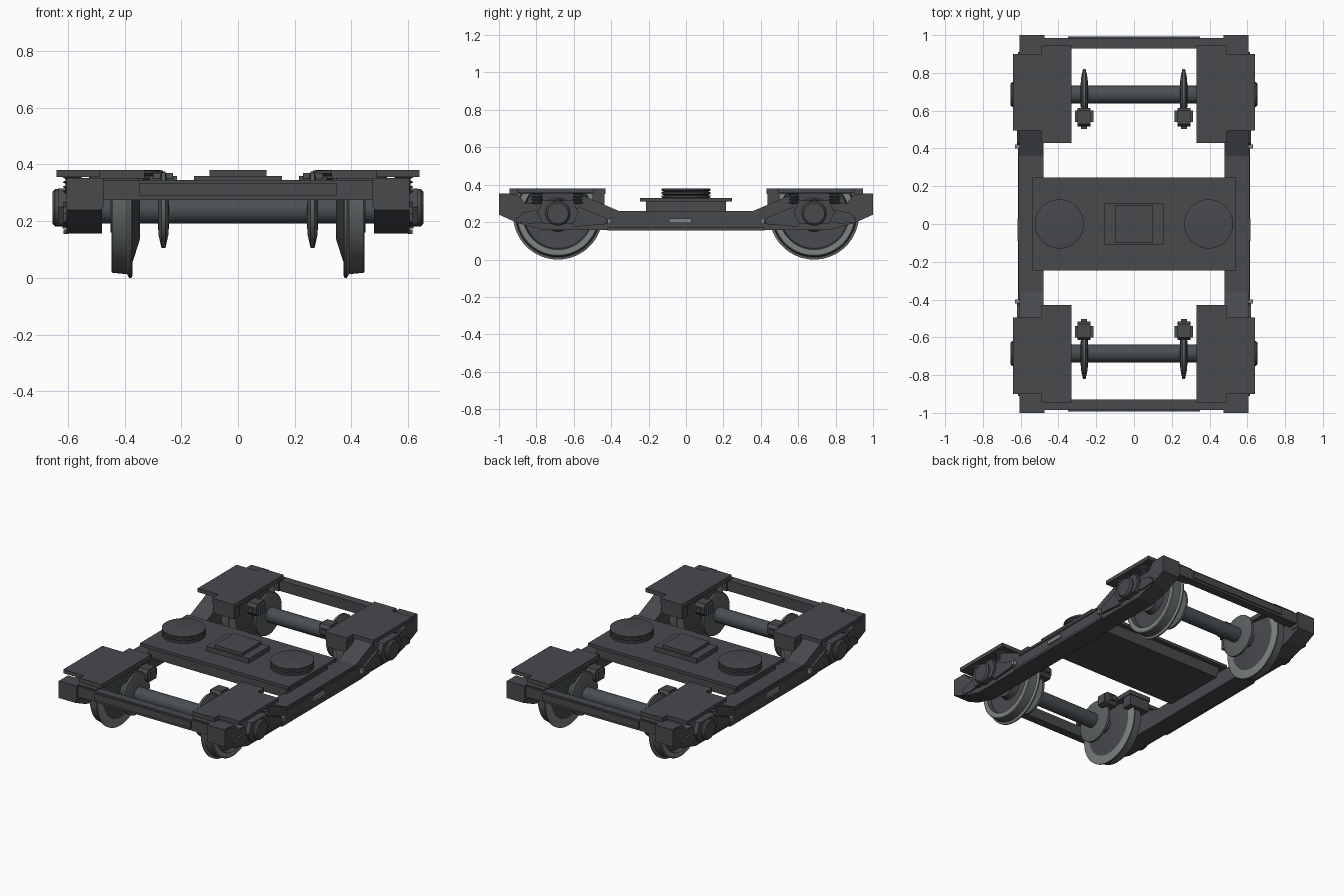
import bpy, bmesh, math
from mathutils import Vector

cube = bpy.data.objects.get("Cube")
if cube:
    bpy.data.objects.remove(cube, do_unlink=True)


def material(name, r, g, b):
    m = bpy.data.materials.new(name)
    m.use_nodes = True
    m.diffuse_color = (r, g, b, 1)
    m.node_tree.nodes["Principled BSDF"].inputs["Base Color"].default_value = (r, g, b, 1)
    return m


DARK = material("dark frame grey", .063, .067, .073)
STEEL = material("blue steel grey", .066, .078, .086)
RIM = material("polished rim grey", .21, .225, .225)
DISC = material("brake disc grey", .11, .12, .12)


def finish(name, bm, mats, mirror="", rule=None, smooth=False):
    """Turn a bmesh into an object, mirrored about the model centre."""
    bmesh.ops.recalc_face_normals(bm, faces=bm.faces)
    if rule:
        for f in bm.faces:
            f.material_index = rule(f)
    me = bpy.data.meshes.new(name)
    bm.to_mesh(me)
    bm.free()
    for m in mats:
        me.materials.append(m)
    if smooth:
        me.shade_smooth()
        me.set_sharp_from_angle(angle=math.radians(30))
    ob = bpy.data.objects.new(name, me)
    bpy.context.collection.objects.link(ob)
    if mirror:
        mod = ob.modifiers.new("mirror", "MIRROR")
        mod.use_axis = ("x" in mirror, "y" in mirror, False)
        mod.use_mirror_merge = False
    return ob


def prism(name, profile, x0, x1, mat=DARK, mirror="xy"):
    """Extrude a (y, z) outline between two x positions."""
    bm = bmesh.new()
    face = bm.faces.new([bm.verts.new((x0, y, z)) for y, z in profile])
    out = bmesh.ops.extrude_face_region(bm, geom=[face])
    moved = [v for v in out["geom"] if isinstance(v, bmesh.types.BMVert)]
    bmesh.ops.translate(bm, verts=moved, vec=(x1 - x0, 0, 0))
    return finish(name, bm, [mat], mirror)


def box(name, x, y, z, mat=DARK, mirror="xy"):
    outline = [(y[0], z[0]), (y[1], z[0]), (y[1], z[1]), (y[0], z[1])]
    return prism(name, outline, x[0], x[1], mat, mirror)


def lathe(name, profile, centre, axis="x", mats=(DARK,), mirror="xy", n=48,
          rule=None, clip=None, closed=False):
    """Revolve (offset, radius) points about an axis through centre."""
    bm = bmesh.new()
    c = Vector(centre)
    rings = []
    for t, r in profile:
        ring = []
        for i in range(n):
            a = 2 * math.pi * i / n
            u, v = r * math.cos(a), r * math.sin(a)
            ring.append(bm.verts.new(c + Vector((t, u, v) if axis == "x" else (u, v, t))))
        rings.append(ring)
    pairs = list(zip(rings, rings[1:]))
    if closed:
        pairs.append((rings[-1], rings[0]))
    else:
        bm.faces.new(rings[0])
        bm.faces.new(rings[-1])
    for a, b in pairs:
        for i in range(n):
            j = (i + 1) % n
            bm.faces.new((a[i], a[j], b[j], b[i]))
    if clip:
        bmesh.ops.bisect_plane(bm, geom=bm.verts[:] + bm.edges[:] + bm.faces[:],
                               plane_co=(0, 0, clip), plane_no=(0, 0, 1), clear_outer=True)
    return finish(name, bm, mats, mirror, rule, smooth=True)


AY, AZ = .685, .24  # axle line

# Side frames: low in the middle, raised at both ends
half = [(.36, .26), (.57, .35), (.6, .3), (.86, .3), (.9, .35), (1, .35),
        (1, .24), (.9, .195), (.76, .157)]
outline = half + [(-y, z) for y, z in reversed(half)]
prism("side_frame", outline, .48, .605, mirror="x")
box("frame_lower_ledge", (.6, .615), (-.42, .42), (.155, .17), mirror="x")
box("frame_upper_ledge", (.6, .612), (-.37, .37), (.24, .255), mirror="x")
box("frame_plate", (.6, .617), (-.09, .03), (.195, .22), RIM, "x")
box("frame_bracket", (.6, .63), (.4, .42), (.19, .22), RIM)

# End beams and corner blocks
box("end_beam", (-.48, .48), (.93, .985), (.275, .345), mirror="y")
box("end_beam_lip", (-.35, .35), (.98, .992), (.29, .335), mirror="y")
box("corner_block", (.475, .6), (.94, 1), (.25, .352))
box("corner_gusset", (.35, .48), (.92, .975), (.275, .352))

# Covers above the wheels
box("wheel_cover_inner", (.33, .49), (.43, .945), (.35, .38))
box("wheel_cover_outer", (.48, .64), (.495, .9), (.355, .38))
box("cover_mount", (.335, .485), (.435, .5), (.28, .352))

# Central bolster, air springs and pivot
box("bolster_beam", (-.5, .5), (-.215, .215), (.235, .312), mirror="")
box("bolster_plate", (-.54, .54), (-.245, .245), (.31, .33), mirror="")
box("pivot_base", (-.155, .155), (-.11, .11), (.33, .36), mirror="")
box("pivot_top", (-.1, .1), (-.1, .1), (.36, .38), mirror="")
ribs = [(0, .12)]
for k in range(3):
    z = .004 + k * .018
    ribs += [(z, .13), (z + .01, .13), (z + .012, .12)]
lathe("air_spring", ribs, (.395, 0, .328), "z", mirror="x")


# Wheels: bright rim face, grey tread and flange, dark web
def wheel_colour(f):
    p = f.calc_center_median()
    r = math.hypot(p.y - AY, p.z - AZ)
    if r < .185:
        return 0
    return 1 if abs(f.normal.x) > .7 else 2


wheel = [(.345, .07), (.345, .1), (.372, .185), (.372, .23), (.376, .24), (.384, .24),
         (.392, .227), (.443, .222), (.447, .217), (.447, .187), (.42, .18),
         (.415, .09), (.45, .08), (.45, .045), (.345, .045)]
lathe("wheel", wheel, (0, AY, AZ), mats=(DARK, RIM, DISC), rule=wheel_colour,
      clip=.352, closed=True, n=64)
lathe("axle", [(-.5, .048), (.5, .048)], (0, AY, AZ), mats=(STEEL,), mirror="y")
lathe("brake_disc", [(.243, .05), (.246, .09), (.256, .135), (.27, .135), (.28, .09),
                     (.283, .05)], (0, AY, AZ), mats=(DISC,))

# Brake calipers hugging the discs
prism("caliper_body", [(.53, .29), (.6, .29), (.615, .31), (.615, .35), (.6, .37),
                       (.53, .37), (.515, .35), (.515, .31)], .23, .3)
for x in (.215, .293):
    box("caliper_jaw", (x, x + .02), (.54, .6), (.3, .36), STEEL)
box("caliper_bolt", (.25, .28), (.503, .52), (.315, .345), STEEL)

# Axle boxes with caps and guiding arms
prism("axle_box", [(AY - .08, .19), (AY + .08, .19), (AY + .11, .25), (AY + .08, .315),
                   (AY - .08, .315), (AY - .11, .25)], .59, .635)
lathe("axle_cap", [(.6, .066), (.645, .066), (.655, .056)], (0, AY, .247), n=24)
prism("guide_arm", [(.42, .19), (.6, .175), (.62, .26), (.57, .28), (.43, .225)], .59, .62)
prism("outer_arm", [(.77, .2), (.84, .19), (.9, .22), (.88, .25), (.77, .27)], .59, .615)
box("end_stop", (.59, .615), (.84, .91), (.198, .228))

# Coil springs between axle boxes and covers
coil = []
for k in range(4):
    coil += [(k * .017, .024), (k * .017 + .006, .034), (k * .017 + .012, .024)]
for y in (AY - .11, AY + .11):
    lathe("coil_spring", coil, (.585, y, .298), "z", mats=(STEEL,), n=16)
